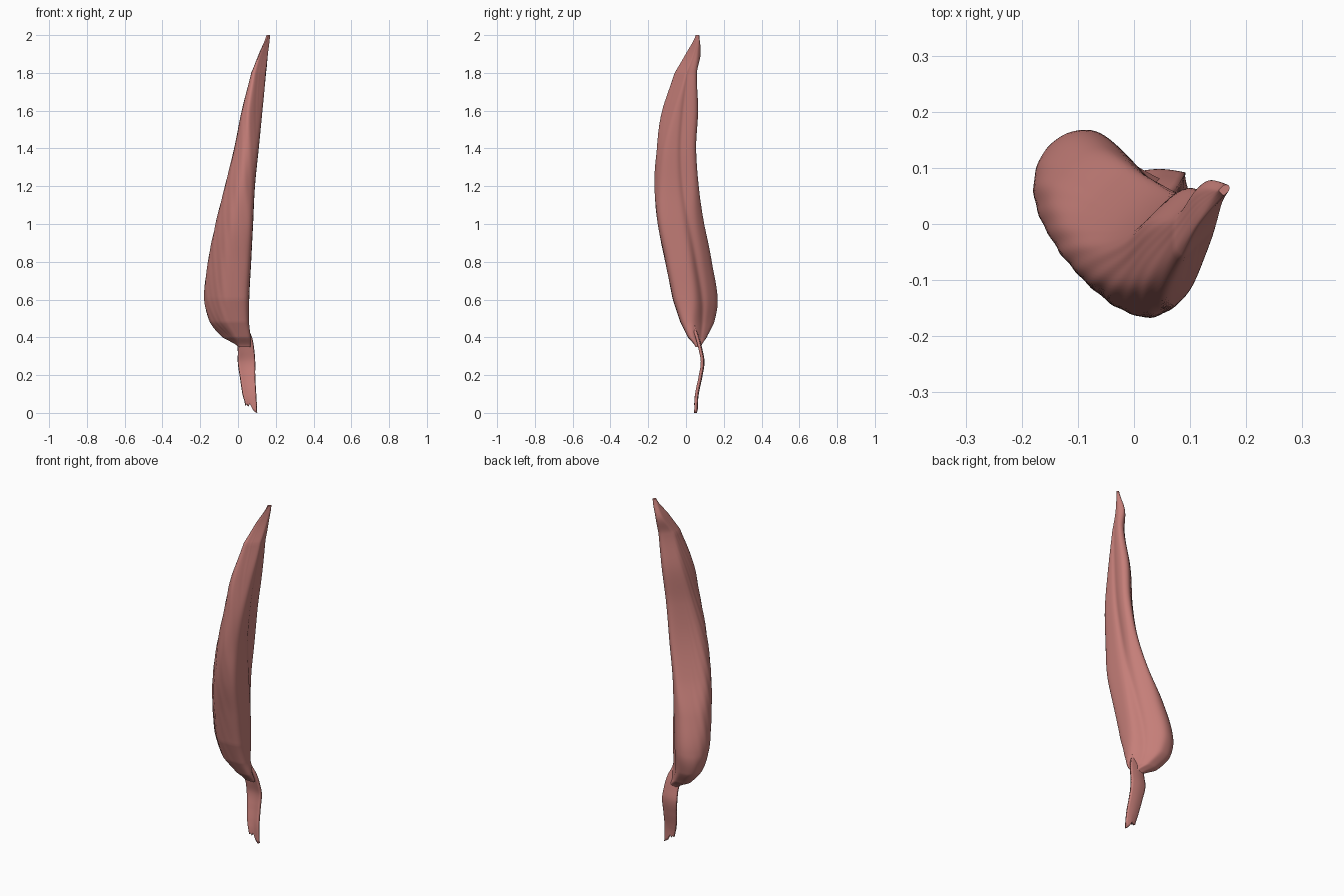
import bpy, bmesh, math
from mathutils import Vector

cube = bpy.data.objects.get("Cube")
if cube:
    bpy.data.objects.remove(cube, do_unlink=True)

UNIT = 0.01
SEGMENTS, STEPS = 96, 12

# Belly sections: height, then low and high limits along x, y, x+y and y-x
BELLY = [
    (35, 0, 7, 5, 8, 6, 13, -1, 7),
    (40, -9, 7, 1, 11, -1, 11, -5, 17),
    (48, -15, 6, -3, 15, -10, 10, -8, 27),
    (60, -18, 6, -7, 17, -15, 11, -12, 29),
    (80, -16, 7, -11, 14, -18, 11, -17, 22),
    (100, -12, 8, -15, 11, -19, 11, -22, 11),
    (120, -7, 9, -17, 8, -17, 13, -22, 3),
    (140, -2, 11, -16, 6, -13, 15, -22, -1),
    (160, 2, 13, -14, 7, -8, 18, -19, -2),
    (180, 7, 15, -7, 6, 2, 20, -15, -6),
    (190, 11, 16, -1, 8, 11, 22, -12, -5),
    (200, 15, 17, 5, 7, 21, 24, -11, -9),
]

# Tendon sections: height, left x, right x, y
TENDON = [
    (0, 4, 10, 5), (10, 2.5, 9.5, 5.5), (20, 1, 9, 7.5), (27, 0, 9, 8.5),
    (33, 0, 8.5, 7.5), (39, -1, 7.5, 6), (46, -3, 5, 4),
]


def smooth_rows(rows, steps):
    """Catmull-Rom interpolation through rows of values."""
    result = []
    for i in range(len(rows) - 1):
        a, b, c, d = (rows[max(0, min(len(rows) - 1, i + k))] for k in (-1, 0, 1, 2))
        for s in range(steps):
            t = s / steps
            row = []
            for p, q, r, w in zip(a, b, c, d):
                cubic = 3 * q - p - 3 * r + w
                square = 2 * p - 5 * q + 4 * r - w
                row.append(q + t * (r - p + t * (square + t * cubic)) / 2)
            row[0] = b[0] + (c[0] - b[0]) * t
            result.append(row)
    result.append(list(rows[-1]))
    return result


def section_ring(row):
    """Rounded closed section that touches all eight limits."""
    z, x0, x1, y0, y1, s0, s1, d0, d1 = row
    cx, cy = (x0 + x1) / 2, (y0 + y1) / 2
    diag = math.sqrt(2)
    reach = [
        x1 - cx, (s1 - cx - cy) / diag, y1 - cy, (d1 - cy + cx) / diag,
        cx - x0, (cx + cy - s0) / diag, cy - y0, (cy - cx - d0) / diag,
    ]
    reach = [max(h, 0.4) for h in reach]
    height = (z - BELLY[0][0]) / (BELLY[-1][0] - BELLY[0][0])
    fade = math.sin(math.pi * height) ** 0.5 if 0 < height < 1 else 0
    ring = []
    for k in range(SEGMENTS):
        a = math.tau * k / SEGMENTS
        total = sum(max(0, math.cos(a - i * math.pi / 4)) ** 10 / h ** 10
                    for i, h in enumerate(reach))
        r = total ** -0.1
        # Long hollow along the inner face
        gap = math.remainder(a - 0.45, math.tau)
        r *= 1 - 0.16 * fade * math.exp(-(gap / 0.3) ** 2)
        # Slanted fibres over the rounded outer face
        outer = max(0, -math.cos(a - 0.6)) ** 0.5
        fibre = math.sin(16 * a + 0.35 * z) + 0.5 * math.sin(11 * a + 0.2 * z)
        r *= 1 + 0.01 * fade * outer * fibre
        ring.append(Vector((cx + r * math.cos(a), cy + r * math.sin(a), z)) * UNIT)
    return ring


def make_object(name, bm, material):
    bmesh.ops.recalc_face_normals(bm, faces=bm.faces)
    mesh = bpy.data.meshes.new(name)
    bm.to_mesh(mesh)
    bm.free()
    mesh.materials.append(material)
    obj = bpy.data.objects.new(name, mesh)
    bpy.context.collection.objects.link(obj)
    bpy.ops.object.select_all(action='DESELECT')
    obj.select_set(True)
    bpy.context.view_layer.objects.active = obj
    bpy.ops.object.shade_smooth_by_angle(angle=math.radians(50))
    return obj


def loft(bm, rows, closed):
    """Bridge successive rows of points with quads."""
    grid = [[bm.verts.new(p) for p in row] for row in rows]
    for low, high in zip(grid, grid[1:]):
        count = len(low)
        for k in range(count if closed else count - 1):
            n = (k + 1) % count
            bm.faces.new((low[k], low[n], high[n], high[k]))
    return grid


flesh = bpy.data.materials.new("flesh")
flesh.use_nodes = True
colour = (0.56, 0.21, 0.19, 1)
flesh.diffuse_color = colour
shader = flesh.node_tree.nodes["Principled BSDF"]
shader.inputs["Base Color"].default_value = colour
shader.inputs["Roughness"].default_value = 0.6

# Muscle belly
bm = bmesh.new()
grid = loft(bm, [section_ring(row) for row in smooth_rows(BELLY, STEPS)], True)
bm.faces.new(grid[0])
bm.faces.new(grid[-1])
make_object("muscle_belly", bm, flesh)

# Flat tendon with a ragged lower end
bm = bmesh.new()
ragged = [4, 4.5, 3.5, 5, 3.5, 2, 1, 0.5, 0]
ribbon = []
for z, left, right, y in smooth_rows(TENDON, 6):
    points = []
    for k, lift in enumerate(ragged):
        t = k / (len(ragged) - 1)
        x = left + (right - left) * t
        bow = 0.6 * math.sin(math.pi * t)
        points.append(Vector((x, y + bow, z + lift * max(0, 1 - z / 10))) * UNIT)
    ribbon.append(points)
loft(bm, ribbon, False)
tendon = make_object("tendon", bm, flesh)
thickness = tendon.modifiers.new("thickness", 'SOLIDIFY')
thickness.thickness = 0.014
thickness.offset = 0
